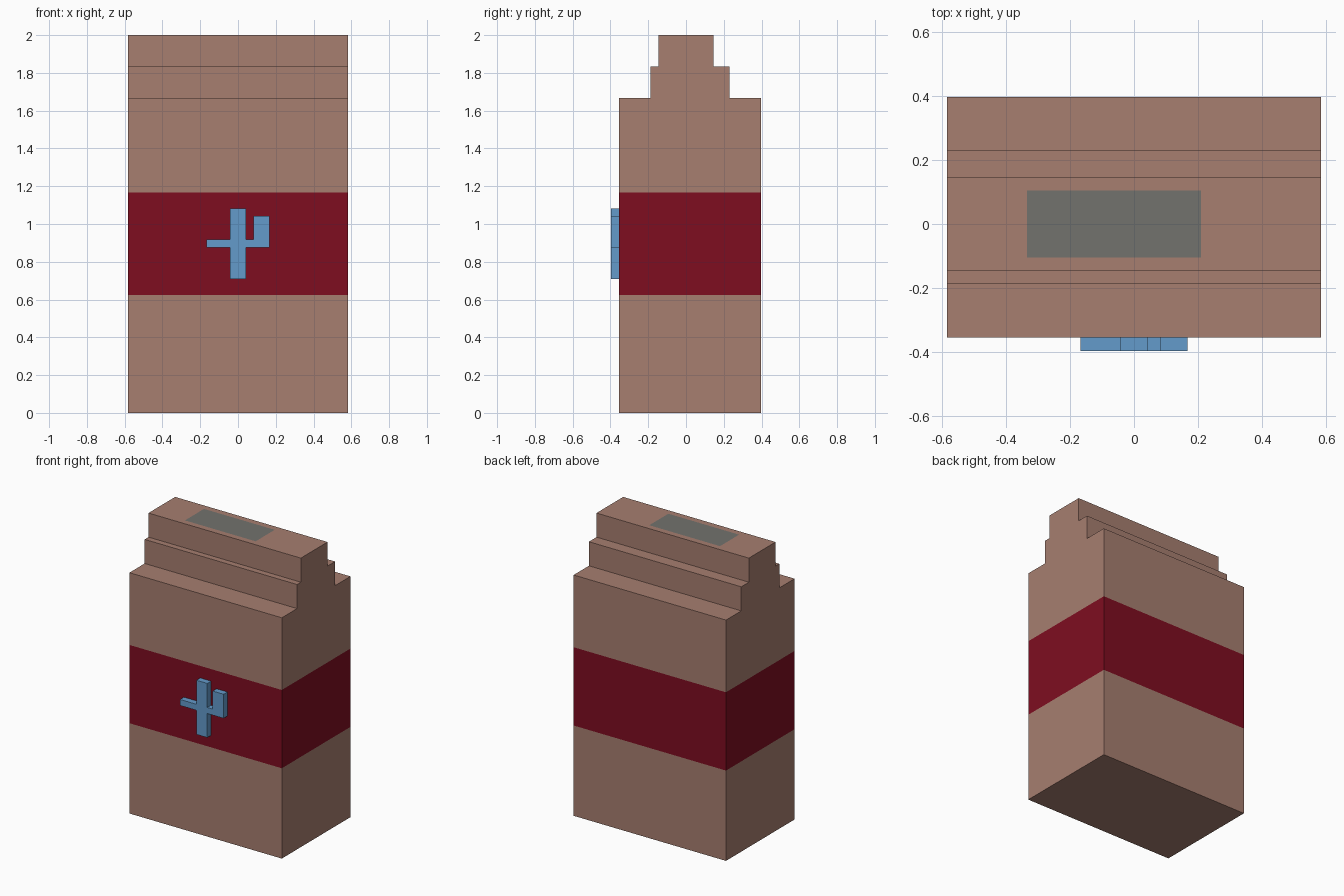
import bpy, bmesh
from mathutils import Vector

if "Cube" in bpy.data.objects:
    bpy.data.objects.remove(bpy.data.objects["Cube"])

U = 1 / 24  # modelling grid step


def material(name, rgb):
    m = bpy.data.materials.new(name)
    m.diffuse_color = (*rgb, 1)
    m.use_nodes = True
    m.node_tree.nodes["Principled BSDF"].inputs["Base Color"].default_value = m.diffuse_color
    return m


tan = material("tan_card", (0.385, 0.209, 0.162))
red = material("dark_red", (0.209, 0.004, 0.0144))
grey = material("warm_grey", (0.168, 0.168, 0.155))
blue = material("light_blue", (0.127, 0.328, 0.597))


def extruded(bm, profile, axis, start, end):
    """Extrude a closed 2D profile along x (profile = y, z) or y (profile = x, z)."""
    def point(a, b, t):
        return Vector((t, a, b) if axis == "x" else (a, t, b)) * U
    face = bm.faces.new([bm.verts.new(point(a, b, start)) for a, b in profile])
    new = bmesh.ops.extrude_face_region(bm, geom=[face])["geom"]
    shift = point(0, 0, end - start)
    bmesh.ops.translate(bm, vec=shift, verts=[g for g in new if isinstance(g, bmesh.types.BMVert)])


def cut(bm, faces, co, no):
    """Cut only the given faces by a plane."""
    geom = set(faces)
    for f in faces:
        geom.update(f.edges)
        geom.update(f.verts)
    bmesh.ops.bisect_plane(bm, geom=list(geom), plane_co=Vector(co) * U, plane_no=no)


def finish(bm, name, mats):
    bmesh.ops.recalc_face_normals(bm, faces=bm.faces)
    mesh = bpy.data.meshes.new(name)
    bm.to_mesh(mesh)
    bm.free()
    for m in mats:
        mesh.materials.append(m)
    bpy.context.collection.objects.link(bpy.data.objects.new(name, mesh))


# Carton with stepped top
bm = bmesh.new()
extruded(bm, [(-8.5, 0), (9.5, 0), (9.5, 40), (5.5, 40), (5.5, 44), (3.5, 44),
              (3.5, 48), (-3.5, 48), (-3.5, 44), (-4.5, 44), (-4.5, 40), (-8.5, 40)],
         "x", -14, 14)
# Cut the wraparound band and the patch on the top
for z in (15, 28):
    cut(bm, bm.faces[:], (0, 0, z), (0, 0, 1))
for co, no in (((-8, 0, 0), (1, 0, 0)), ((5, 0, 0), (1, 0, 0)),
               ((0, -2.5, 0), (0, 1, 0)), ((0, 2.5, 0), (0, 1, 0))):
    top = [f for f in bm.faces if f.calc_center_median().z > 47.9 * U]
    cut(bm, top, co, no)
# Colour the faces by position
for f in bm.faces:
    c = f.calc_center_median() / U
    if 15 < c.z < 28 and max(v.co.z for v in f.verts) < 28.1 * U and min(v.co.z for v in f.verts) > 14.9 * U:
        f.material_index = 1
    elif c.z > 47.9 and -8 < c.x < 5 and abs(c.y) < 2.5:
        f.material_index = 2
finish(bm, "carton", [tan, red, grey])

# Raised emblem on the front, as one outline
bm = bmesh.new()
extruded(bm, [(-1, 17), (1, 17), (1, 21), (4, 21), (4, 25), (2, 25), (2, 22), (1, 22),
              (1, 26), (-1, 26), (-1, 22), (-4, 22), (-4, 21), (-1, 21)],
         "y", -9.5, -8.5)
finish(bm, "front_emblem", [blue])
